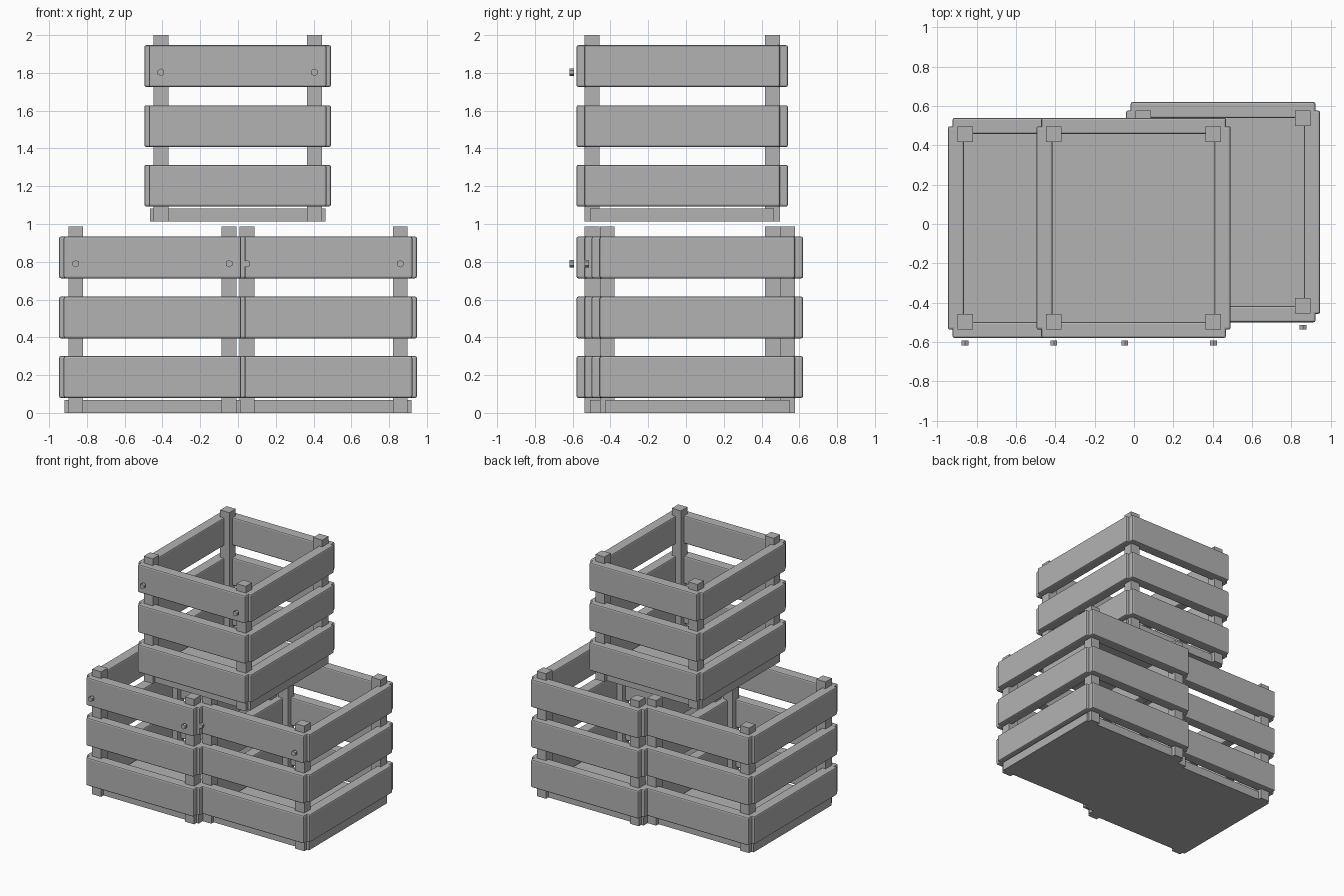
import bpy
import bmesh
import math
from mathutils import Matrix, Vector

cube = bpy.data.objects.get("Cube")
if cube:
    bpy.data.objects.remove(cube, do_unlink=True)

grey = bpy.data.materials.new("plain grey wood")
grey.use_nodes = True
grey.diffuse_color = (0.45, 0.45, 0.45, 1)
grey.node_tree.nodes["Principled BSDF"].inputs["Base Color"].default_value = grey.diffuse_color


def finish(name, bm, origin):
    mesh = bpy.data.meshes.new(name)
    bm.to_mesh(mesh)
    bm.free()
    mesh.materials.append(grey)
    obj = bpy.data.objects.new(name, mesh)
    obj.location = origin
    bpy.context.collection.objects.link(obj)
    return obj


def box(name, origin, centre, size, bevel=0):
    bm = bmesh.new()
    bmesh.ops.create_cube(bm, size=1, matrix=Matrix.Translation(centre) @ Matrix.Diagonal((*size, 1)))
    obj = finish(name, bm, origin)
    if bevel:
        mod = obj.modifiers.new("soft edges", 'BEVEL')
        mod.width = bevel
        mod.segments = 2
    return obj


def nail(name, origin, centre):
    bm = bmesh.new()
    turn = Matrix.Translation(centre) @ Matrix.Rotation(math.pi / 2, 4, 'X')
    bmesh.ops.create_cone(bm, cap_ends=True, segments=6, radius1=0.02, radius2=0.02, depth=0.024, matrix=turn)
    return finish(name, bm, origin)


POST_X, POST_Y, POST_H = 0.406, 0.477, 0.987
SIDES = ((-1, "right"), (1, "left"))
ENDS = ((-1, "front"), (1, "back"))
LEVELS = ((0.19, "lower"), (0.505, "middle"), (0.823, "upper"))


def crate(label, origin):
    # floor board
    box(f"{label}_floor", origin, (0, 0, 0.034), (0.93, 0.974, 0.068))
    # corner posts
    for sx, side in SIDES:
        for sy, end in ENDS:
            box(f"{label}_{end}_{side}_post", origin,
                (sx * POST_X, sy * POST_Y, POST_H / 2), (0.079, 0.079, POST_H))
    # slats on all four walls
    for z, level in LEVELS:
        for s, end in ENDS:
            box(f"{label}_{end}_{level}_slat", origin,
                (0, s * 0.519, z), (0.94, 0.082, 0.221), 0.01)
        for s, side in SIDES:
            box(f"{label}_{side}_{level}_slat", origin,
                (s * 0.453, 0, z), (0.082, 1.034, 0.221), 0.01)
    # nail heads on the front upper slat
    for s, side in SIDES:
        nail(f"{label}_{side}_nail", origin, (s * POST_X, -0.585, 0.79))


# two crates side by side, one stacked on top
crate("right_crate", Vector((-0.453, -0.02, 0)))
crate("left_crate", Vector((0.453, 0.06, 0)))
crate("top_crate", Vector((-0.002, -0.02, 1.013)))
